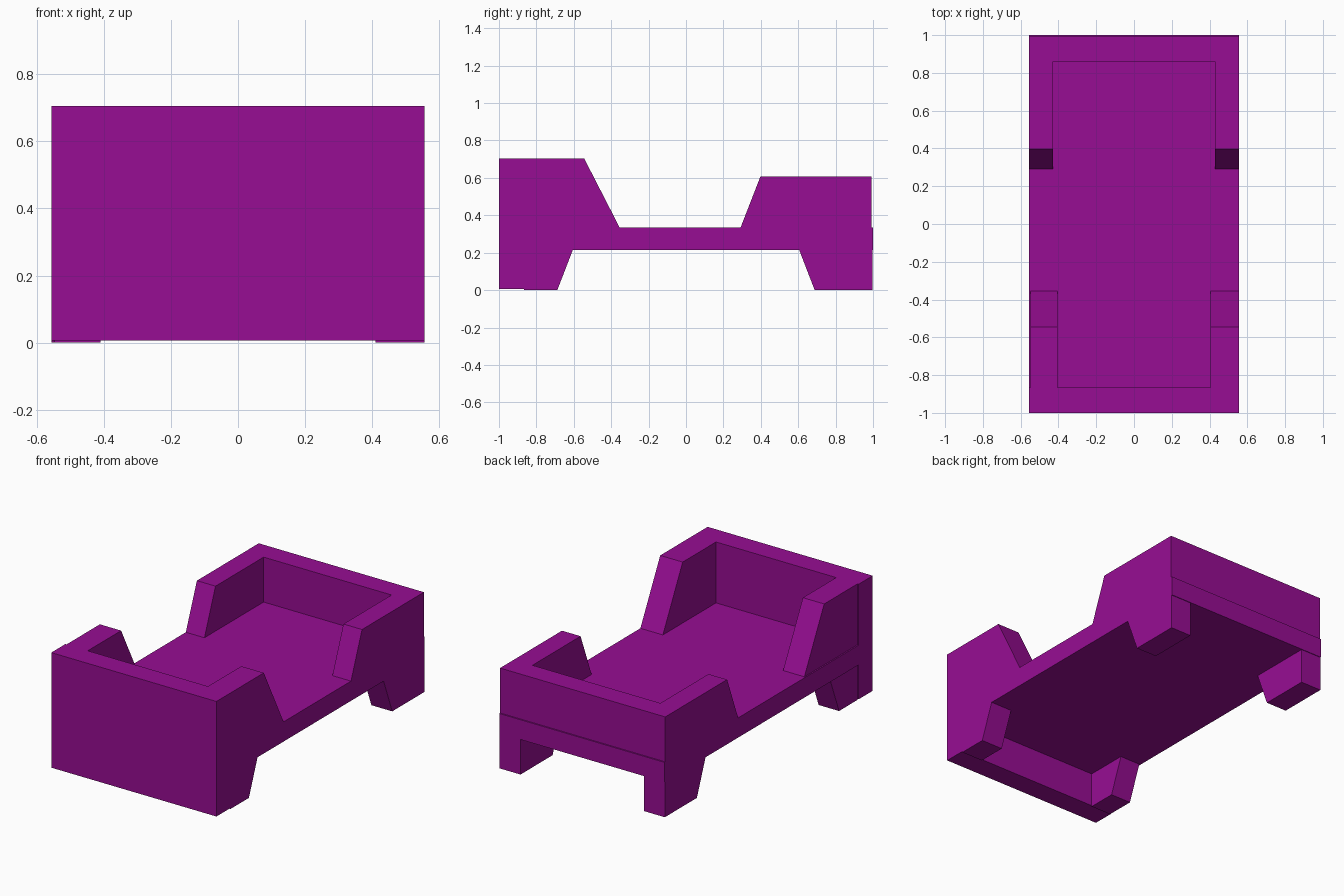
import bpy
import bmesh

cube = bpy.data.objects.get("Cube")
if cube:
    bpy.data.objects.remove(cube, do_unlink=True)

purple = bpy.data.materials.new("purple")
purple.use_nodes = True
COLOUR = (0.31, 0.004, 0.292, 1)
purple.diffuse_color = COLOUR
purple.node_tree.nodes["Principled BSDF"].inputs["Base Color"].default_value = COLOUR


def prism(name, x0, x1, profile):
    """Extrude a (y, z) side profile from x0 to x1."""
    bm = bmesh.new()
    face = bm.faces.new([bm.verts.new((x0, y, z)) for y, z in profile])
    side = bmesh.ops.extrude_face_region(bm, geom=[face])
    verts = [v for v in side["geom"] if isinstance(v, bmesh.types.BMVert)]
    bmesh.ops.translate(bm, verts=verts, vec=(x1 - x0, 0, 0))
    bmesh.ops.recalc_face_normals(bm, faces=bm.faces)
    mesh = bpy.data.meshes.new(name)
    bm.to_mesh(mesh)
    bm.free()
    mesh.materials.append(purple)
    obj = bpy.data.objects.new(name, mesh)
    bpy.context.collection.objects.link(obj)
    return obj


def box(name, x0, x1, y0, y1, z0, z1):
    return prism(name, x0, x1, [(y0, z0), (y1, z0), (y1, z1), (y0, z1)])


HALF = 0.555     # half width of the bed
UNDER = 0.215    # underside of the mattress base
DECK = 0.335     # top of the mattress base
HEAD = -0.865    # inner face of the headboard
FOOT = 0.86      # inner face of the footboard

# Base and end boards
box("bed_base", -HALF, HALF, HEAD, 1, UNDER, DECK)
box("headboard", -HALF, HALF, -1, HEAD, 0.006, 0.705)
box("footboard", -HALF, HALF, FOOT, 0.992, DECK, 0.608)

# Sloped side rails and tapered legs
head_rail = [(HEAD, DECK), (-0.355, DECK), (-0.545, 0.705), (HEAD, 0.705)]
foot_rail = [(0.292, DECK), (FOOT, DECK), (FOOT, 0.608), (0.398, 0.608)]
head_leg = [(HEAD, 0), (-0.688, 0), (-0.605, UNDER), (HEAD, UNDER)]
foot_leg = [(0.688, 0), (0.996, 0), (0.996, UNDER), (0.605, UNDER)]

for label, sign, head_outer in (("left", 1, HALF), ("right", -1, 0.547)):
    prism("head_rail_" + label, sign * 0.404, sign * head_outer, head_rail)
    prism("foot_rail_" + label, sign * 0.43, sign * HALF, foot_rail)
    prism("head_leg_" + label, sign * 0.41, sign * head_outer, head_leg)
    prism("foot_leg_" + label, sign * 0.415, sign * HALF, foot_leg)
